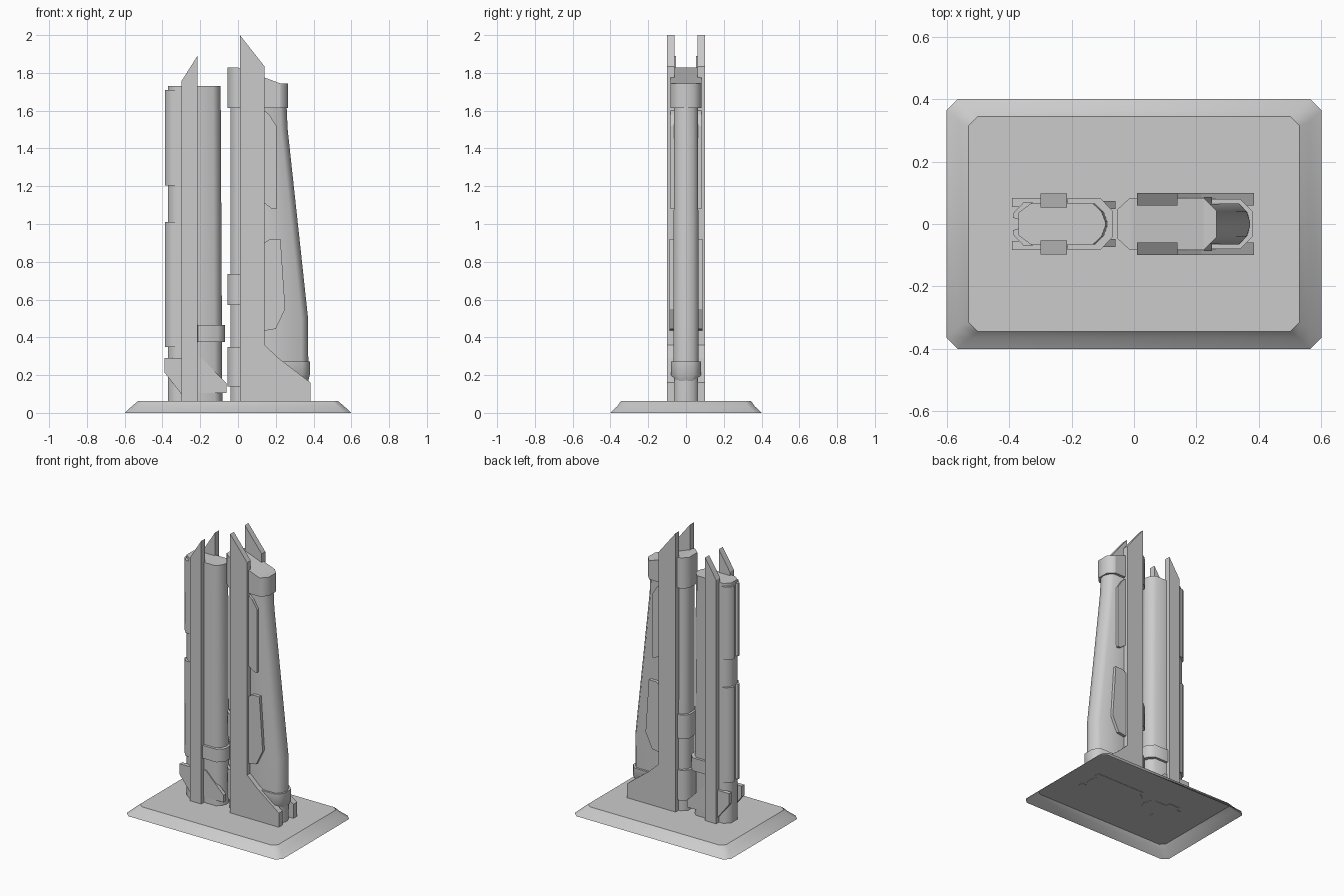
import bpy, bmesh
from math import radians

if "Cube" in bpy.data.objects:
    bpy.data.objects.remove(bpy.data.objects["Cube"])


def finish(name, bm, smooth=0):
    bmesh.ops.recalc_face_normals(bm, faces=bm.faces)
    me = bpy.data.meshes.new(name)
    bm.to_mesh(me)
    bm.free()
    ob = bpy.data.objects.new(name, me)
    bpy.context.collection.objects.link(ob)
    if smooth:
        bpy.ops.object.select_all(action='DESELECT')
        ob.select_set(True)
        bpy.context.view_layer.objects.active = ob
        bpy.ops.object.shade_smooth_by_angle(angle=radians(smooth))
    return ob


def column(name, sections, depth=(0.035, 0.045), nose=False, mids=(), top=None):
    """Loft outlines (z, x0, x1, half width); nose rounds the right end, top(x) slopes the top."""
    bm = bmesh.new()
    a, b = depth
    rings = []
    for i, (z, x0, x1, w) in enumerate(sections):
        half = [(x0, .55 * w), (x0 + a, w)] + [(m, w) for m in mids] + [(x1 - b, w)]
        half += [(x1 - b * .3, .6 * w), (x1, .12 * w)] if nose else [(x1, .5 * w)]
        zs = [top(x) if top and i == len(sections) - 1 else z for x, y in half]
        rings.append([[bm.verts.new((x, s * y, h)) for (x, y), h in zip(half, zs)]
                      for s in (1, -1)])
    for lo, hi in zip(rings, rings[1:]):
        p, q = lo[0] + lo[1][::-1], hi[0] + hi[1][::-1]
        for i in range(len(p)):
            j = (i + 1) % len(p)
            bm.faces.new((p[i], p[j], q[j], q[i]))
    for up, dn in (rings[0], rings[-1]):
        for i in range(len(up) - 1):
            bm.faces.new((up[i], up[i + 1], dn[i + 1], dn[i]))
    return finish(name, bm, 55)


def pair(name, pts, lo, hi, plan=False, smooth=0):
    """Extrude a side profile (x, z), or a plan profile (x, y), on both sides of y = 0."""
    bm = bmesh.new()
    n = len(pts)
    for s in (1, -1):
        caps = []
        for d in (lo, hi):
            ring = [bm.verts.new((x, s * v, d) if plan else (x, s * d, v)) for x, v in pts]
            caps.append(ring)
            bm.faces.new(ring)
        for i in range(n):
            j = (i + 1) % n
            bm.faces.new((caps[0][i], caps[0][j], caps[1][j], caps[1][i]))
    return finish(name, bm, smooth)


# Display base: open underneath, two slopes, clipped corners
bm = bmesh.new()
prev = None
for x, y, z, c in ((.6, .4, 0, .036), (.562, .364, .035, .036), (.53, .345, .062, .03)):
    ring = [bm.verts.new((p, q, z)) for p, q in
            ((x, y - c), (x - c, y), (c - x, y), (-x, y - c),
             (-x, c - y), (c - x, -y), (x - c, -y), (x, c - y))]
    if prev:
        for i in range(8):
            bm.faces.new((prev[i], prev[(i + 1) % 8], ring[(i + 1) % 8], ring[i]))
    prev = ring
bm.faces.new(prev)
finish("base", bm, 40)

# Left tower: core, fins, rear cladding
column("left_core", [(.06, -.37, -.083, .066), (1.73, -.37, -.092, .066)], (.04, .04), True)
pair("left_fins", [(-.3, .06), (-.215, .06), (-.215, 1.89), (-.3, 1.755)], .053, .097)
clad = [(-.368, .014), (-.387, .02), (-.385, .036), (-.352, .071), (-.325, .071), (-.33, .05)]
pair("left_cladding_lower", clad, .35, 1.01, True, 50)
pair("left_cladding_upper", clad, 1.205, 1.71, True, 50)
# Left tower: collar and foot brackets
column("left_collar", [(.375, -.215, -.068, .083), (.465, -.215, -.068, .083)], (.002, .04))
pair("left_outer_bracket", [(-.39, .29), (-.3, .29), (-.3, .1), (-.39, .215)], .055, .083)
pair("left_inner_bracket", [(-.215, .29), (-.195, .29), (-.06, .155), (-.06, .105),
                            (-.215, .105)], .048, .073)

# Right tower: tapered core, tall fins with spreading feet
column("right_core", [(.06, -.04, .373, .066), (.5, -.04, .371, .066),
                      (1.5, -.04, .263, .064), (1.63, -.04, .257, .064)], (.035, .035), True)
pair("right_fins", [(.01, .06), (.384, .06), (.384, .16), (.215, .29), (.14, .36),
                    (.14, 1.835), (.01, 2.0)], .06, .1)
# Right tower: sloping cap and collars
column("right_cap", [(1.615, -.055, .265, .082), (1.828, -.055, .265, .082)], (.04, .04),
       False, (0, .222), lambda x: 1.828 - .083 * min(max(x / .222, 0), 1))
column("right_foot_collar", [(.17, .2, .372, .06), (.2, .2, .38, .08),
                             (.272, .2, .38, .08)], (.01, .04))
for name, z0, z1 in (("rear_collar_low", .14, .35), ("rear_collar_high", .57, .735)):
    column(name, [(z0, -.055, .03, .08), (z1, -.055, .03, .08)], (.04, .01))
# Right tower: raised side panels
pair("upper_panels", [(.14, 1.6), (.165, 1.58), (.203, 1.52), (.203, 1.08), (.18, 1.08),
                      (.14, 1.11)], .055, .082)
pair("lower_panels", [(.14, .435), (.2, .445), (.25, .55), (.225, .92), (.17, .92),
                      (.14, .9)], .055, .087)
